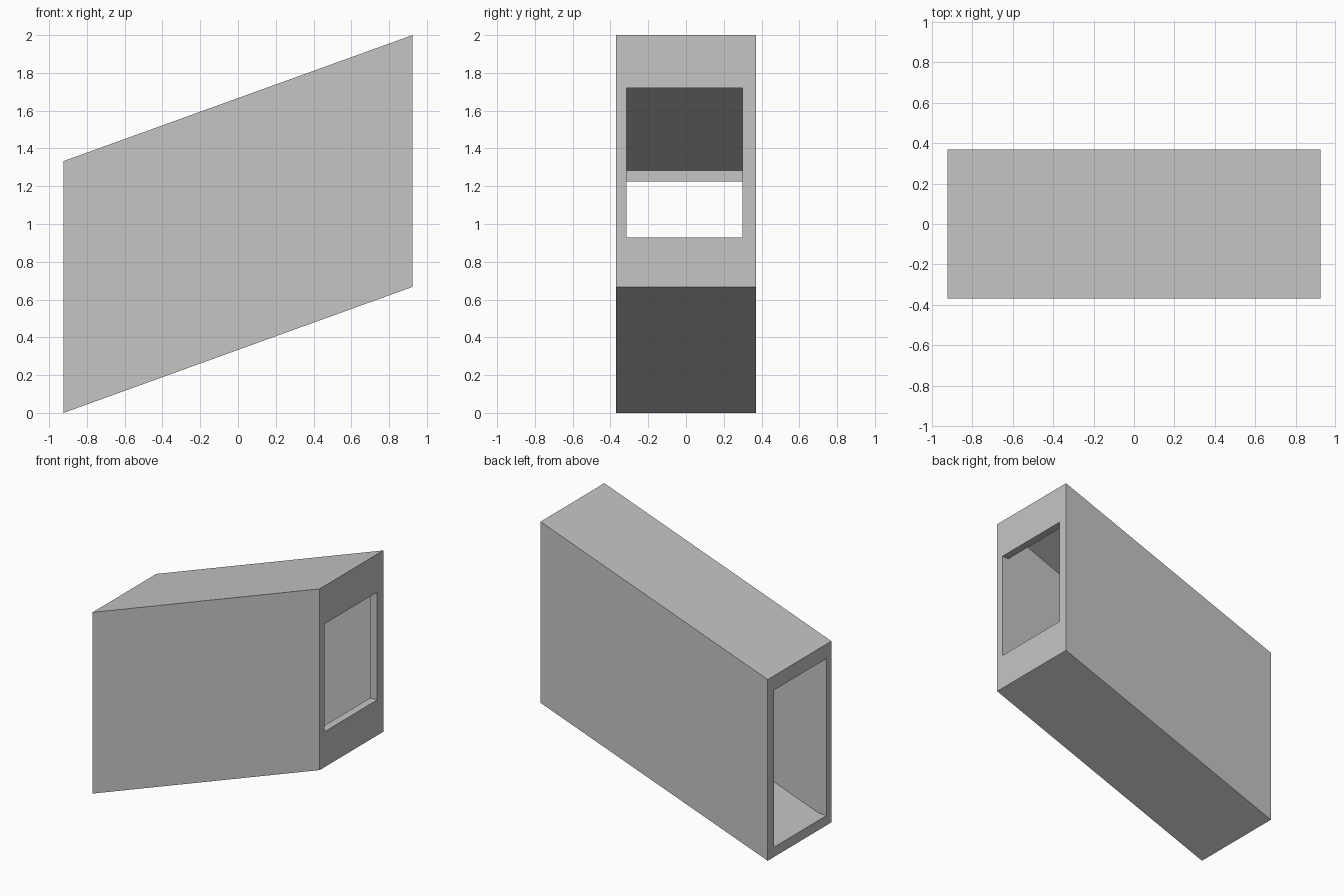
import bpy
import bmesh

cube = bpy.data.objects.get("Cube")
if cube:
    bpy.data.objects.remove(cube, do_unlink=True)

grey = bpy.data.materials.new("plain grey")
grey.use_nodes = True
colour = (0.56, 0.56, 0.56, 1)
grey.diffuse_color = colour
grey.node_tree.nodes["Principled BSDF"].inputs["Base Color"].default_value = colour

HALF_X, HALF_Y = 0.924, 0.37
RISE, HEIGHT = 0.667, 1.333
WALL = 0.056                      # thickness of the end walls
INNER_X = HALF_X - WALL
INNER_Y = 0.316


def bottom(x):
    """Height of the sloping underside at x."""
    return RISE * (x + HALF_X) / (2 * HALF_X)


def prism(name, profile, y0, y1):
    """Extrude an x-z outline from y0 to y1."""
    bm = bmesh.new()
    face = bm.faces.new([bm.verts.new((x, y0, z)) for x, z in profile])
    grown = bmesh.ops.extrude_face_region(bm, geom=[face])["geom"]
    moved = [v for v in grown if isinstance(v, bmesh.types.BMVert)]
    bmesh.ops.translate(bm, verts=moved, vec=(0, y1 - y0, 0))
    bmesh.ops.recalc_face_normals(bm, faces=bm.faces)
    mesh = bpy.data.meshes.new(name)
    bm.to_mesh(mesh)
    bm.free()
    obj = bpy.data.objects.new(name, mesh)
    bpy.context.collection.objects.link(obj)
    return obj


def skewed(x, under, over_left, over_right):
    """Sloping four-sided outline, inset from the outer bottom and top."""
    return [(-x, bottom(-x) + under), (x, bottom(x) + under),
            (x, bottom(x) + HEIGHT - over_right),
            (-x, bottom(-x) + HEIGHT - over_left)]


def window(x0, x1, z0, z1):
    return [(x0, z0), (x1, z0), (x1, z1), (x0, z1)]


# Sloping outer casing
casing = prism("sloping_casing", skewed(HALF_X, 0, 0, 0), -HALF_Y, HALF_Y)
casing.data.materials.append(grey)

# Hollow inside and the opening in each end
cutters = [
    prism("hollow_cutter", skewed(INNER_X, 0.048, 0.07, 0.035), -INNER_Y, INNER_Y),
    prism("low_opening_cutter", window(-1.1, 0.008 - INNER_X, 0.072, 1.226), -0.315, 0.298),
    prism("high_opening_cutter", window(INNER_X - 0.02, 1.1, 0.928, 1.72), -0.315, 0.298),
]
for cutter in cutters:
    cutter.hide_render = True
    mod = casing.modifiers.new(cutter.name, 'BOOLEAN')
    mod.operation = 'DIFFERENCE'
    mod.solver = 'EXACT'
    mod.object = cutter

# Bake the cuts and discard the cutters
bpy.context.view_layer.update()
graph = bpy.context.evaluated_depsgraph_get()
cut_mesh = bpy.data.meshes.new_from_object(casing.evaluated_get(graph))
casing.modifiers.clear()
casing.data = cut_mesh
cut_mesh.materials.clear()
cut_mesh.materials.append(grey)
for poly in cut_mesh.polygons:
    poly.material_index = 0
    poly.use_smooth = False
for cutter in cutters:
    bpy.data.objects.remove(cutter, do_unlink=True)
